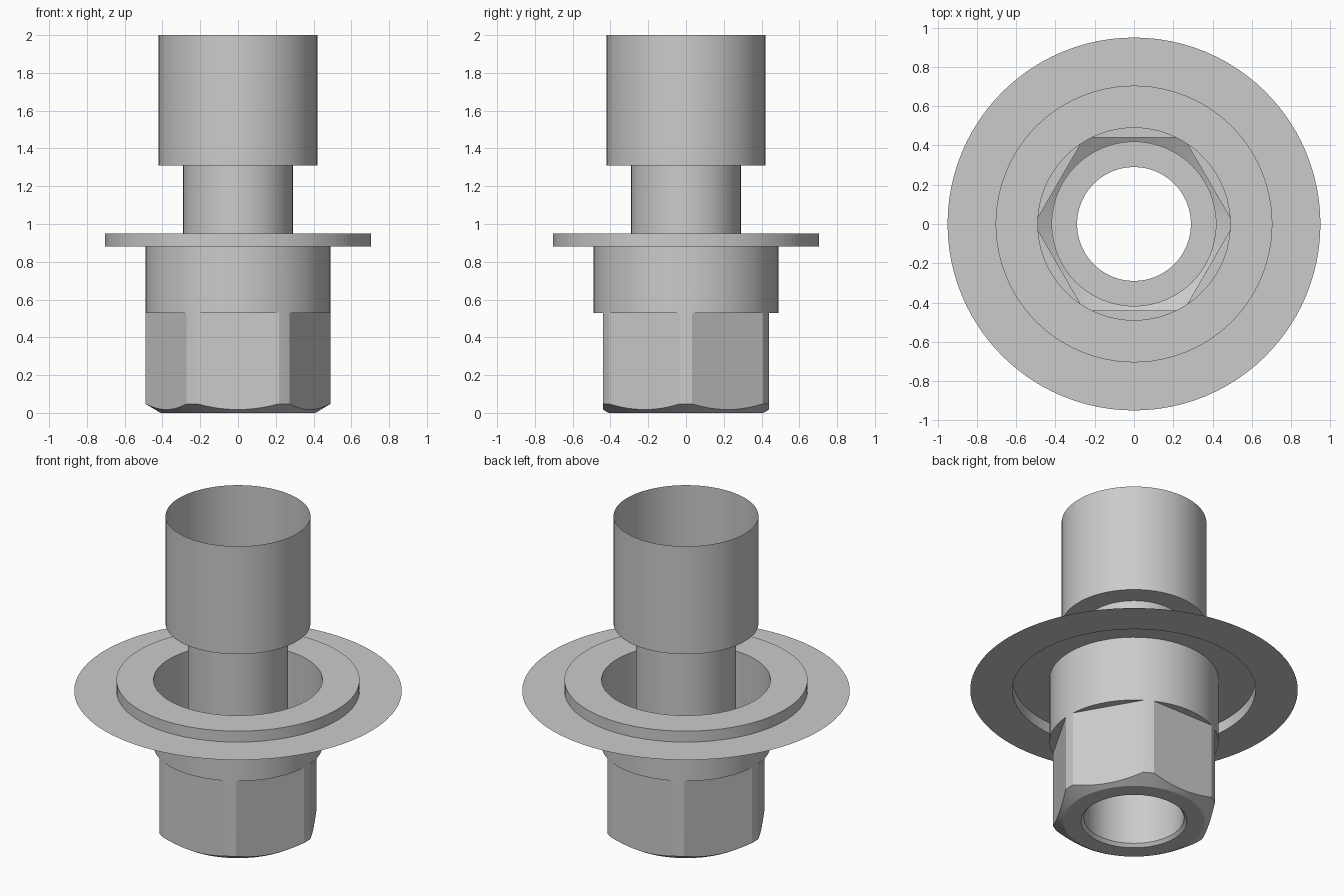
import bpy
import bmesh
import math

cube = bpy.data.objects.get("Cube")
if cube:
    bpy.data.objects.remove(cube, do_unlink=True)

SEGMENTS = 96
BODY_R = 0.49
APOTHEM = BODY_R * math.cos(math.radians(26.25))  # hexagon flats, corners cut by the body circle
CHAMFER_R = 0.41

steel = bpy.data.materials.new("grey_steel")
GREY = (0.6, 0.6, 0.6, 1)
steel.use_nodes = True
steel.diffuse_color = GREY
steel.node_tree.nodes["Principled BSDF"].inputs["Base Color"].default_value = GREY


def circle(r, z):
    """Ring of constant radius and height."""
    return lambda angle: (r, z)


def hexagon(angle):
    """Radius of the hexagon with rounded corners."""
    off_flat = math.radians(math.degrees(angle) % 60 - 30)
    return min(BODY_R, APOTHEM / math.cos(off_flat))


def hex_chamfer(angle):
    """Curved edge where the conical chamfer meets the hexagon."""
    r = hexagon(angle)
    return r, (r - CHAMFER_R) * 0.6


def hex_top(angle):
    return hexagon(angle), 0.53


def loft(name, rings):
    """Skin a thin open sheet through a list of rings."""
    bm = bmesh.new()
    rows = []
    for ring in rings:
        row = []
        for i in range(SEGMENTS):
            a = math.tau * i / SEGMENTS
            r, z = ring(a)
            row.append(bm.verts.new((r * math.cos(a), r * math.sin(a), z)))
        rows.append(row)
    for low, high in zip(rows, rows[1:]):
        for i in range(SEGMENTS):
            j = (i + 1) % SEGMENTS
            bm.faces.new((low[i], low[j], high[j], high[i]))
    bmesh.ops.remove_doubles(bm, verts=bm.verts, dist=0.0005)
    mesh = bpy.data.meshes.new(name)
    bm.to_mesh(mesh)
    bm.free()
    mesh.materials.append(steel)
    obj = bpy.data.objects.new(name, mesh)
    bpy.context.collection.objects.link(obj)
    bpy.ops.object.select_all(action="DESELECT")
    obj.select_set(True)
    bpy.context.view_layer.objects.active = obj
    bpy.ops.object.shade_smooth_by_angle(angle=math.radians(20))
    return obj


# Wide open sleeve at the top with its shoulder
loft("upper_sleeve", [circle(0.29, 1.31), circle(0.42, 1.31), circle(0.42, 2)])

# Through tube with a small lead-in at the bottom
loft("inner_tube", [circle(0.307, 0), circle(0.29, 0.02), circle(0.29, 1.31)])

# Hollow hexagonal nut that steps out to a round body
loft("hex_body", [circle(0.307, 0), circle(CHAMFER_R, 0), hex_chamfer, hex_top,
                  circle(BODY_R, 0.53), circle(BODY_R, 0.95)])

# Raised collar, open underneath
loft("collar", [circle(0.705, 0.88), circle(0.705, 0.95), circle(BODY_R, 0.95)])

# Thin flat washer around the collar
loft("outer_disc", [circle(0.95, 0.88), circle(0.705, 0.88)])
